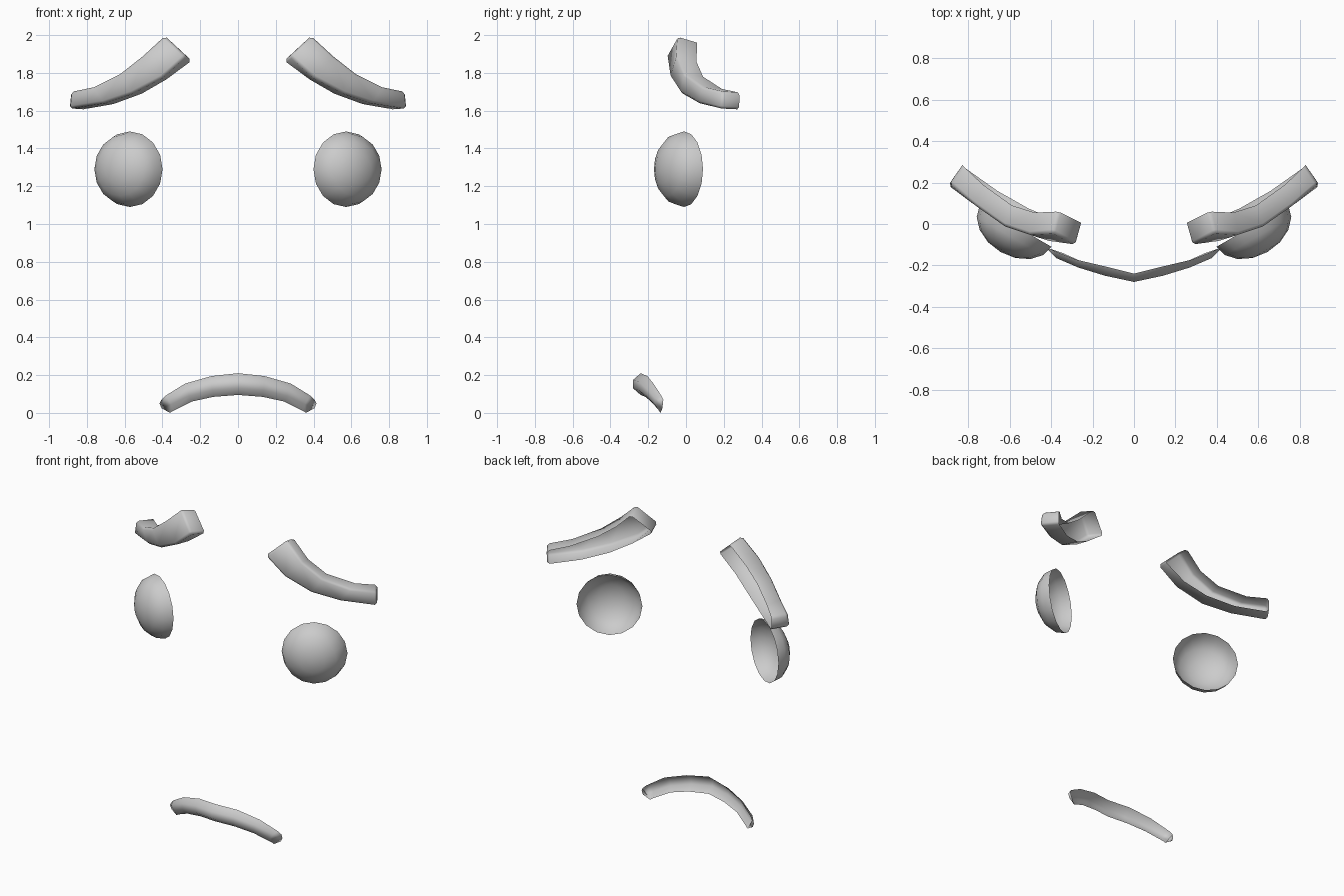
import bpy, bmesh, math
from mathutils import Vector, Matrix

if "Cube" in bpy.data.objects:
    bpy.data.objects.remove(bpy.data.objects["Cube"])

grey = bpy.data.materials.new("plain grey")
grey.diffuse_color = (0.6, 0.6, 0.6, 1)
grey.use_nodes = True
grey.node_tree.nodes["Principled BSDF"].inputs["Base Color"].default_value = grey.diffuse_color


def finish(name, bm):
    """Turn a right-hand half into a smooth object mirrored across x = 0."""
    me = bpy.data.meshes.new(name)
    bm.to_mesh(me)
    bm.free()
    me.materials.append(grey)
    me.polygons.foreach_set("use_smooth", [True] * len(me.polygons))
    ob = bpy.data.objects.new(name, me)
    bpy.context.collection.objects.link(ob)
    ob.modifiers.new("mirror", 'MIRROR').merge_threshold = 0.001
    return ob


def channel(name, stations, cap_start):
    """Open-backed bar; each station is top back, top front, low front, low back."""
    bm = bmesh.new()
    rings = [[bm.verts.new(p) for p in st] for st in stations]
    for a, b in zip(rings, rings[1:]):
        for i in range(3):
            bm.faces.new((a[i], a[i + 1], b[i + 1], b[i]))
    bm.faces.new(rings[-1])
    if cap_start:
        bm.faces.new(rings[0][::-1])
    return finish(name, bm)


# Eyebrows: curved bars, thick at the inner end, hollow behind
brow = channel("eyebrows", [
    [(.365, .06, 1.97), (.39, -.04, 2.0), (.275, -.105, 1.89), (.245, 0, 1.865)],
    [(.48, .055, 1.86), (.51, -.05, 1.89), (.40, -.085, 1.775), (.38, .02, 1.765)],
    [(.59, .09, 1.78), (.63, -.01, 1.795), (.56, -.03, 1.69), (.51, .075, 1.69)],
    [(.73, .19, 1.715), (.77, .09, 1.725), (.71, .06, 1.64), (.66, .16, 1.635)],
    [(.83, .285, 1.695), (.89, .195, 1.70), (.90, .185, 1.61), (.83, .28, 1.605)],
], True)
bev = brow.modifiers.new("soft edges", 'BEVEL')
bev.width = 0.015
bev.segments = 1
bev.limit_method = 'ANGLE'
bev.angle_limit = math.radians(45)

# Mouth: thin downturned arc, hollow behind
channel("mouth", [
    [(0, -.24, .21), (0, -.28, .175), (0, -.28, .13), (0, -.24, .095)],
    [(.14, -.205, .195), (.14, -.25, .165), (.135, -.25, .12), (.13, -.215, .085)],
    [(.28, -.172, .155), (.27, -.21, .13), (.26, -.21, .09), (.245, -.185, .06)],
    [(.385, -.13, .09), (.375, -.165, .08), (.355, -.165, .045), (.345, -.14, .01)],
    [(.405, -.12, .07), (.415, -.125, .05), (.405, -.125, .025), (.36, -.135, 0)],
], False)

# Eyes: shallow domes, open at the back and turned outward
SIDES, RINGS, RADIUS, DEPTH = 16, 4, 0.2, 0.145
bm = bmesh.new()
turn = Matrix.Translation((.5725, -.01, 1.29)) @ Matrix.Rotation(math.radians(30), 4, 'Z')
loops = []
for r in range(RINGS):
    t = r / RINGS * math.pi / 2
    loops.append([bm.verts.new(turn @ Vector((
        RADIUS * math.cos(t) * math.cos(2 * math.pi * s / SIDES),
        -DEPTH * math.sin(t),
        RADIUS * math.cos(t) * math.sin(2 * math.pi * s / SIDES)))) for s in range(SIDES)])
tip = bm.verts.new(turn @ Vector((0, -DEPTH, 0)))
for s in range(SIDES):
    n = (s + 1) % SIDES
    for a, b in zip(loops, loops[1:]):
        bm.faces.new((a[s], a[n], b[n], b[s]))
    bm.faces.new((loops[-1][s], loops[-1][n], tip))
finish("eyes", bm)
